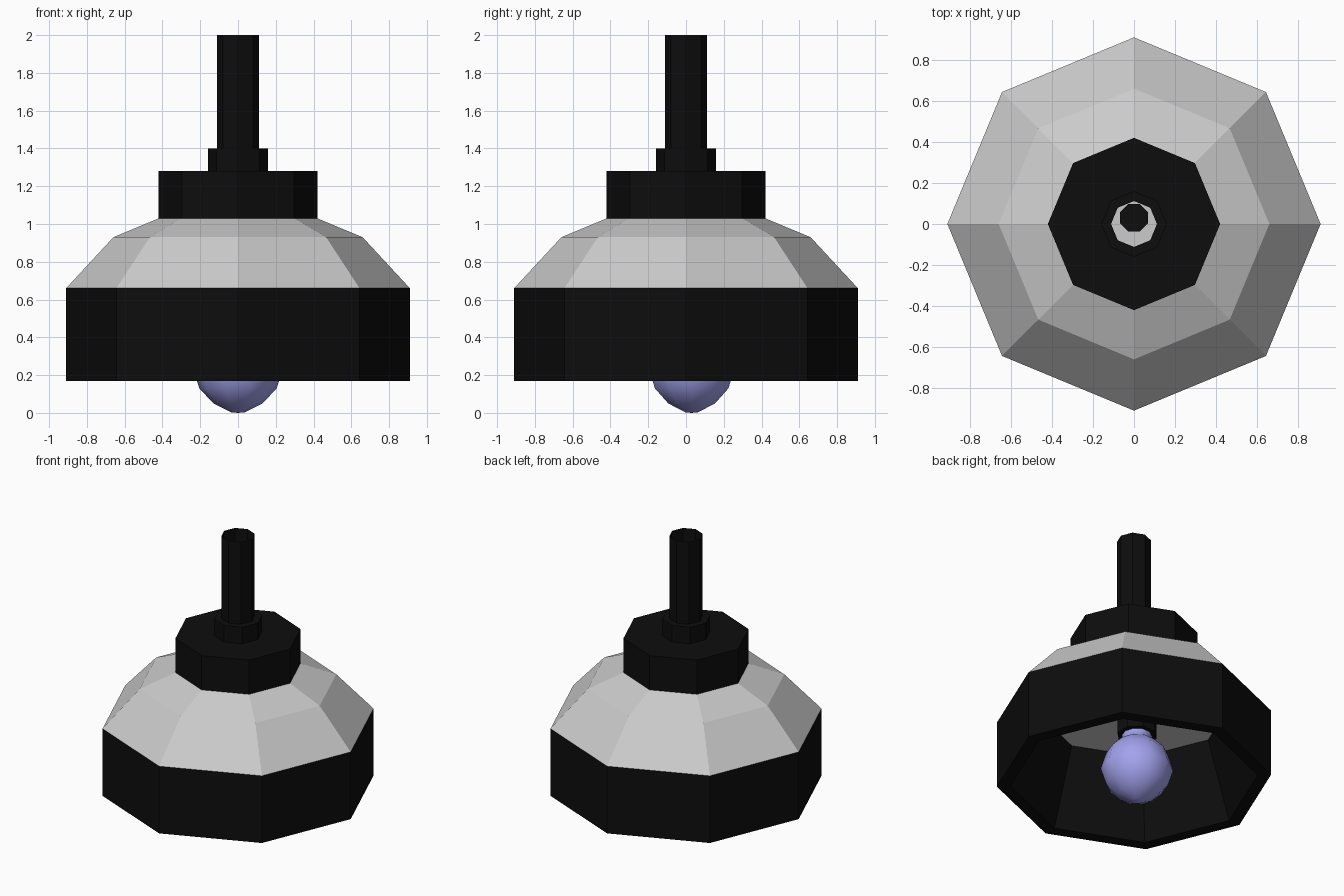
import bpy, bmesh, math

if "Cube" in bpy.data.objects:
    bpy.data.objects.remove(bpy.data.objects["Cube"])


def material(name, rgb):
    m = bpy.data.materials.new(name)
    m.diffuse_color = (*rgb, 1)
    m.use_nodes = True
    m.node_tree.nodes["Principled BSDF"].inputs["Base Color"].default_value = m.diffuse_color
    return m


def lathe(name, profile, mat=None, sides=8, y=0.0, turn=0.0, smooth=False):
    """Revolve (radius, z) points around a vertical axis; radius 0 makes a pole."""
    bm = bmesh.new()
    rings = []
    for r, z in profile:
        if r == 0:
            rings.append([bm.verts.new((0, y, z))] * sides)
        else:
            rings.append([bm.verts.new((r * math.cos(a), y + r * math.sin(a), z))
                          for a in (turn + math.tau * i / sides for i in range(sides))])
    for lo, hi in zip(rings, rings[1:]):
        for i in range(sides):
            j = (i + 1) % sides
            corners = list(dict.fromkeys((lo[i], lo[j], hi[j], hi[i])))
            if len(corners) > 2:
                bm.faces.new(corners).smooth = smooth
    mesh = bpy.data.meshes.new(name)
    bm.to_mesh(mesh)
    bm.free()
    if mat:
        mesh.materials.append(mat)
    ob = bpy.data.objects.new(name, mesh)
    bpy.context.collection.objects.link(ob)
    return ob


black = material("black_metal", (0.004, 0.004, 0.004))
violet = material("bulb_glass", (0.36, 0.36, 0.85))

# Lower band with thick rim and sloping inner wall
lathe("shade_band", [(0.64, 0.72), (0.82, 0.17), (0.91, 0.17), (0.91, 0.66)], black)

# Grey dome and flat inner ceiling
lathe("shade_dome", [(0.91, 0.66), (0.66, 0.93), (0.42, 1.03), (0, 1.03)])
lathe("shade_ceiling", [(0, 0.72), (0.64, 0.72)])

# Cap, collar and open hanging tube
lathe("cap_and_tube", [(0.42, 1.03), (0.42, 1.28), (0.16, 1.28), (0.16, 1.40),
                       (0.112, 1.40), (0.112, 2.0)], black)

# Bulb socket and the stem that rises through the dome
lathe("socket", [(0, 0.5), (0.135, 0.5), (0.135, 0.85), (0.073, 0.85),
                 (0.073, 1.1), (0, 1.1)], black, y=0.03, turn=math.pi / 8)

# Bulb
lathe("bulb", [(0, 0), (0.035, 0.003), (0.13, 0.05), (0.205, 0.13), (0.24, 0.24),
               (0.205, 0.36), (0.13, 0.44), (0.1, 0.46), (0.1, 0.51)],
      violet, sides=10, y=0.03, smooth=True)
